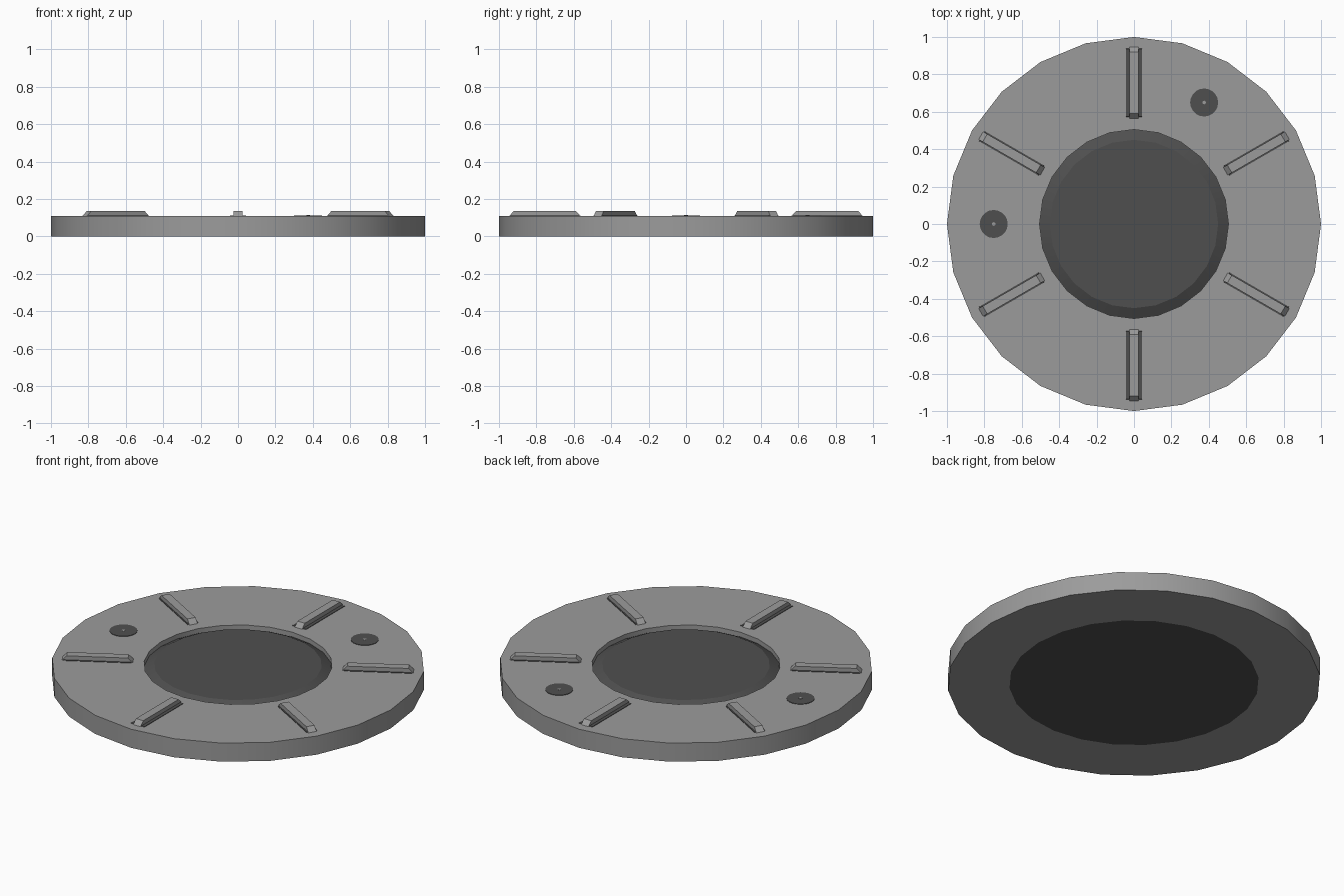
import bpy, bmesh, math
from mathutils import Matrix

if "Cube" in bpy.data.objects:
    bpy.data.objects.remove(bpy.data.objects["Cube"])

def material(name, v):
    m = bpy.data.materials.new(name)
    m.diffuse_color = (v, v, v, 1)
    m.use_nodes = True
    m.node_tree.nodes["Principled BSDF"].inputs["Base Color"].default_value = m.diffuse_color
    return m

LIGHT = material("light_grey", 0.33)
DARK = material("dark_grey", 0.078)
TOP = 0.11

def finish(name, bm, mat, matrix=None, smooth=False):
    bmesh.ops.recalc_face_normals(bm, faces=bm.faces)
    me = bpy.data.meshes.new(name)
    bm.to_mesh(me)
    bm.free()
    me.materials.append(mat)
    ob = bpy.data.objects.new(name, me)
    bpy.context.collection.objects.link(ob)
    if matrix:
        ob.matrix_world = matrix
    if smooth:
        bpy.context.view_layer.objects.active = ob
        ob.select_set(True)
        bpy.ops.object.shade_smooth_by_angle(angle=math.radians(25))
        ob.select_set(False)
    return ob

def lathe(name, profile, mat, sides, closed=False, caps=False, matrix=None, smooth=False):
    bm = bmesh.new()
    rings = [[bm.verts.new((r * math.cos(2 * math.pi * i / sides),
                            r * math.sin(2 * math.pi * i / sides), z))
              for i in range(sides)] for r, z in profile]
    pairs = list(zip(rings, rings[1:]))
    if closed:
        pairs.append((rings[-1], rings[0]))
    for a, b in pairs:
        for i in range(sides):
            j = (i + 1) % sides
            bm.faces.new((a[i], a[j], b[j], b[i]))
    if caps:
        bm.faces.new(rings[0])
        bm.faces.new(rings[-1])
    return finish(name, bm, mat, matrix, smooth)

# Outer plate: ring whose bore follows the flaring hub
lathe("plate", [(0.67, 0), (1, 0), (1, TOP), (0.505, TOP), (0.505, 0.0825)],
      LIGHT, 24, closed=True, smooth=True)

# Dark tapered hub, flush with the plate
lathe("hub", [(0.67, 0), (0.45, TOP)], DARK, 24, caps=True, smooth=True)

def bar(name, x0, x1, half_w, z0, z1, slope, mat, angle):
    # bar along the radius, ends sloped inward at the top
    bm = bmesh.new()
    prof = [(x0, z0), (x1, z0), (x1 - slope, z1), (x0 + slope, z1)]
    a = [bm.verts.new((x, -half_w, z)) for x, z in prof]
    b = [bm.verts.new((x, half_w, z)) for x, z in prof]
    bm.faces.new(a)
    bm.faces.new(b)
    for i in range(4):
        j = (i + 1) % 4
        bm.faces.new((a[i], a[j], b[j], b[i]))
    finish(name, bm, mat, Matrix.Rotation(angle, 4, 'Z'))

# Six raised ribs with dark borders at their feet
for k in range(6):
    angle = math.radians(30 + 60 * k)
    border = 0.044 if k in (1, 4) else 0.031
    bar(f"rib_{k + 1}", 0.555, 0.955, 0.024, 0.1, 0.136, 0.035, LIGHT, angle)
    bar(f"rib_border_{k + 1}", 0.57, 0.94, border, 0.108, 0.1125, 0.004, DARK, angle)

# Two dark round studs with a small light centre
for k, deg in enumerate((60, 180)):
    a = math.radians(deg)
    pos = Matrix.Translation((0.75 * math.cos(a), 0.75 * math.sin(a), 0))
    lathe(f"stud_{k + 1}", [(0.075, 0.108), (0.075, 0.1125)], DARK, 20, caps=True, matrix=pos)
    lathe(f"stud_centre_{k + 1}", [(0.01, 0.111), (0.01, 0.1135)], LIGHT, 8, caps=True, matrix=pos)
